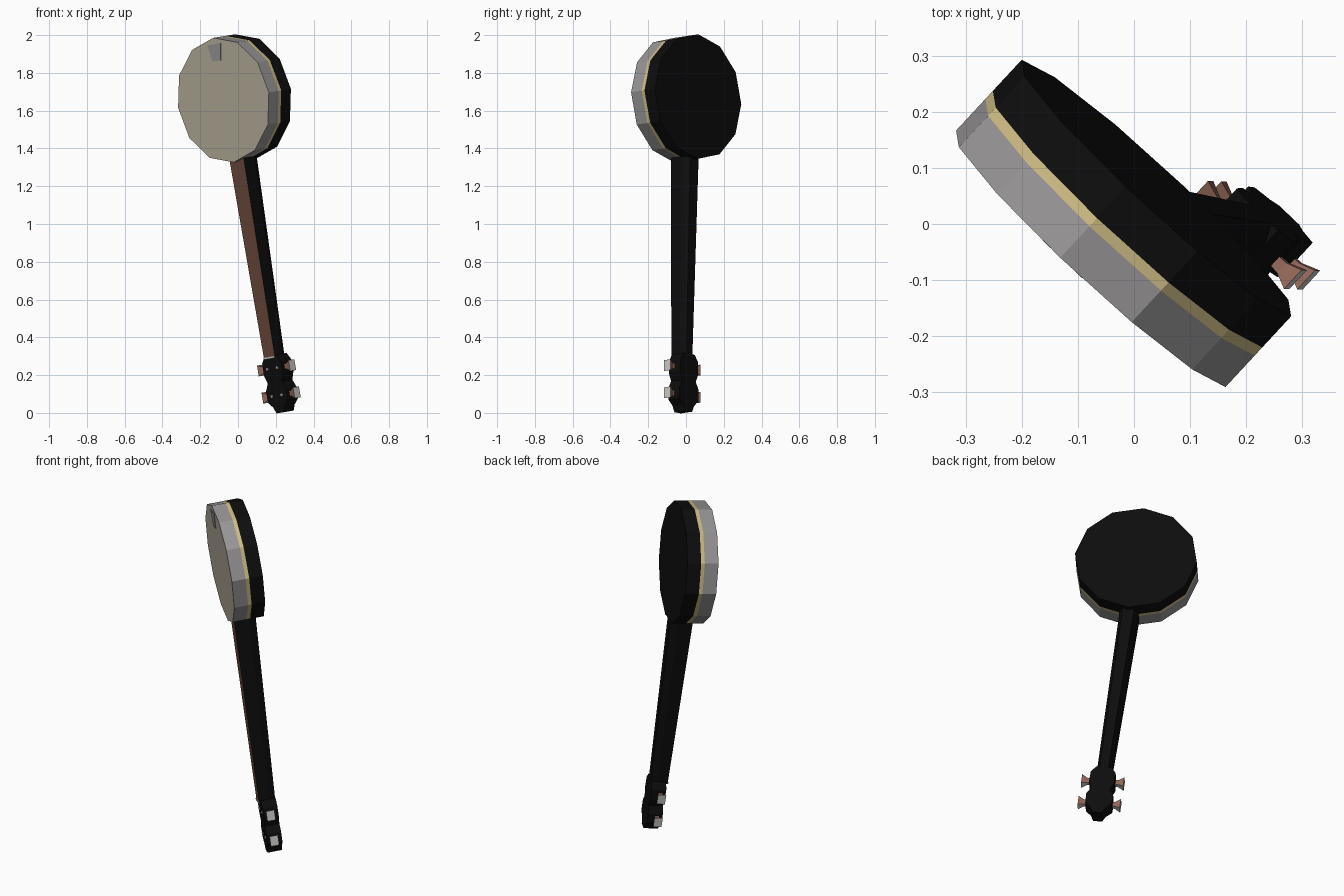
import bpy, bmesh, math
from mathutils import Matrix, Vector

if "Cube" in bpy.data.objects:
    bpy.data.objects.remove(bpy.data.objects["Cube"])

# Tilted frame: local x across the head, y from front to back, z up along the neck
up = Vector((-0.163, 0.005, 0.987)).normalized()
back = Vector((0.676, 0.729, 0.108))
back = (back - up * back.dot(up)).normalized()
side = back.cross(up)
FRAME = Matrix((side, back, up)).transposed().to_4x4()
FRAME.translation = Vector((-0.077, -0.062, 1.656))


def mat(name, rgb):
    m = bpy.data.materials.new(name)
    m.diffuse_color = (*rgb, 1)
    m.use_nodes = True
    m.node_tree.nodes["Principled BSDF"].inputs["Base Color"].default_value = m.diffuse_color
    return m


BLACK = mat("black_wood", (0.004, 0.004, 0.004))
CREAM = mat("cream_skin", (0.47, 0.42, 0.33))
GREY = mat("grey_metal", (0.31, 0.30, 0.30))
GOLD = mat("gold_trim", (0.62, 0.50, 0.23))
BROWN = mat("brown_fretboard", (0.15, 0.065, 0.042))
WHITE = mat("pale_peg", (0.62, 0.61, 0.58))
PEG = mat("peg_brown", (0.30, 0.14, 0.10))


def loft(name, rings, mats, band=None, caps=(0, 0)):
    """Join rings of points with quads, cap both ends, colour by band."""
    bm = bmesh.new()
    vs = [[bm.verts.new(p) for p in r] for r in rings]
    n = len(rings[0])
    for k in range(len(rings) - 1):
        for i in range(n):
            j = (i + 1) % n
            f = bm.faces.new((vs[k][i], vs[k][j], vs[k + 1][j], vs[k + 1][i]))
            f.material_index = band(k, i) if band else 0
    bm.faces.new(vs[0]).material_index = caps[0]
    bm.faces.new(vs[-1]).material_index = caps[1]
    bmesh.ops.recalc_face_normals(bm, faces=bm.faces)
    bm.transform(FRAME)
    me = bpy.data.meshes.new(name)
    bm.to_mesh(me)
    bm.free()
    for m in mats:
        me.materials.append(m)
    ob = bpy.data.objects.new(name, me)
    bpy.context.collection.objects.link(ob)
    return ob


def plate(name, outline, y0, y1, m):
    return loft(name, [[(x, y, z) for x, z in outline] for y in (y0, y1)], [m])


def rect(x, z, w, h):
    return [(x - w / 2, z - h / 2), (x + w / 2, z - h / 2),
            (x + w / 2, z + h / 2), (x - w / 2, z + h / 2)]


# Drum: twelve-sided, grey hoop, gold stripe, black back
R = 0.334
rings = [[(R * math.cos(i * math.pi / 6), y, R * math.sin(i * math.pi / 6))
          for i in range(12)] for y in (0, 0.077, 0.097, 0.173)]
loft("drum", rings, [CREAM, GREY, GOLD, BLACK], lambda k, i: k + 1, (0, 3))

# Tailpiece painted at the top of the skin
plate("tailpiece", [(-0.05, 0.30), (-0.03, 0.21), (0.03, 0.21), (0.05, 0.30)],
      -0.003, 0.002, GREY)


# Neck: chamfered section, brown front face, tapering to the nut
def section(w, y0, y1, z):
    d = y1 - y0
    return [(-w, y0, z), (w, y0, z), (w, y0 + d * 0.65, z), (w * 0.6, y1, z),
            (-w * 0.6, y1, z), (-w, y0 + d * 0.65, z)]


loft("neck", [section(0.052, 0.026, 0.15, -0.31), section(0.04, 0.026, 0.118, -1.39)],
     [BLACK, BROWN], lambda k, i: 1 if i == 0 else 0)
plate("nut", rect(0, -1.386, 0.078, 0.01), 0.022, 0.028, WHITE)

# Headstock: waisted outline, mirrored
half = [(0.042, -1.375), (0.068, -1.41), (0.07, -1.475), (0.052, -1.52),
        (0.074, -1.56), (0.072, -1.62), (0.04, -1.65), (0.025, -1.682)]
plate("headstock", half + [(-x, z) for x, z in reversed(half)], 0.036, 0.118, BLACK)

# Tuning pegs flaring outwards, with string posts on the front
for s in (-1, 1):
    for z in (-1.444, -1.59):
        ends = [[(s * x, 0.068 + a * r * 0.8, z + b * r)
                 for a, b in ((-1, -1), (1, -1), (1, 1), (-1, 1))]
                for x, r in ((0.06, 0.014), (0.085, 0.015), (0.116, 0.029))]
        loft("tuning_peg", ends, [PEG, WHITE], lambda k, i: 1 if i == 0 else 0, (0, 1))
        plate("string_post", rect(s * 0.036, z, 0.014, 0.014), 0.030, 0.038, WHITE)
